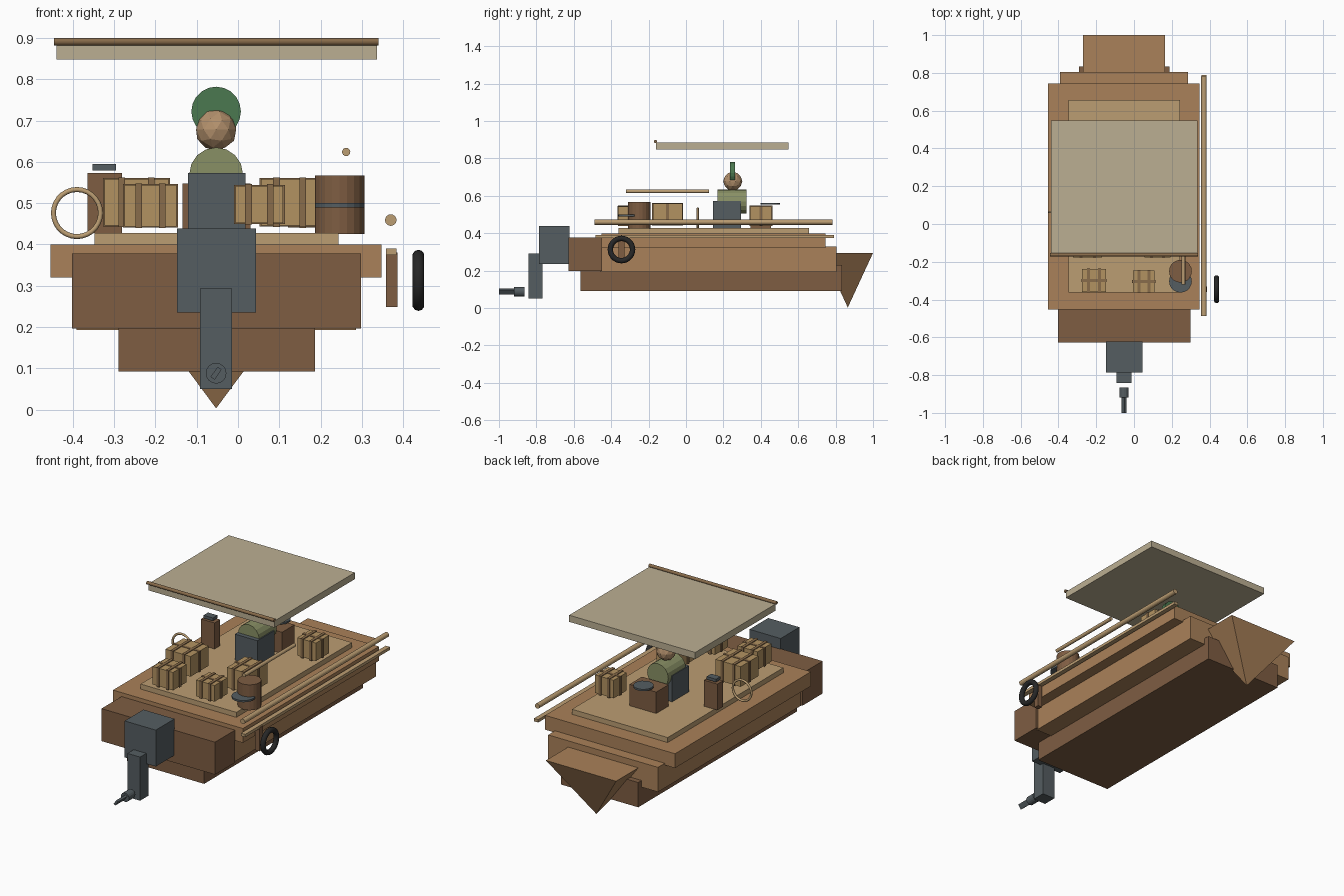
import bpy
from math import radians, pi, sqrt
from mathutils import Vector

if "Cube" in bpy.data.objects:
    bpy.data.objects.remove(bpy.data.objects["Cube"])

CX = -0.053  # boat centreline


def mat(name, r, g, b):
    m = bpy.data.materials.new(name)
    m.diffuse_color = (r, g, b, 1)
    m.use_nodes = True
    m.node_tree.nodes["Principled BSDF"].inputs["Base Color"].default_value = m.diffuse_color
    return m


WOOD = mat("wood", .40, .22, .10)
DARK = mat("dark_wood", .21, .11, .055)
DECK = mat("deck_wood", .50, .34, .17)
CLOTH = mat("cloth", .50, .43, .29)
SLATE = mat("slate", .09, .11, .12)
CRATE = mat("crate_wood", .45, .29, .12)
STRAP = mat("strap", .25, .15, .07)
OLIVE = mat("olive", .25, .28, .13)
GREEN = mat("green", .07, .19, .08)
SKIN = mat("skin", .45, .28, .15)
RUBBER = mat("rubber", .02, .02, .02)


def done(name, m, smooth=False):
    o = bpy.context.object
    o.name = name
    o.data.materials.append(m)
    if smooth:
        bpy.ops.object.shade_smooth_by_angle(angle=radians(40))
    return o


def box(name, m, x, y, z, rot=(0, 0, 0)):
    """Box from (min, max) ranges on each axis."""
    bpy.ops.mesh.primitive_cube_add(
        size=1, location=[(a + b) / 2 for a, b in (x, y, z)], rotation=rot)
    o = done(name, m)
    o.scale = [b - a for a, b in (x, y, z)]
    return o


ROT = {'X': (0, pi / 2, 0), 'Y': (pi / 2, 0, 0), 'Z': (0, 0, 0)}


def cyl(name, m, loc, r, length, axis='Z', sides=16):
    bpy.ops.mesh.primitive_cylinder_add(
        vertices=sides, radius=r, depth=length, location=loc, rotation=ROT[axis])
    return done(name, m)


def ring(name, m, loc, outer, minor, axis):
    bpy.ops.mesh.primitive_torus_add(
        major_radius=outer - minor, minor_radius=minor, major_segments=28,
        minor_segments=10, location=loc, rotation=ROT[axis])
    return done(name, m, True)


def crate(name, c, s):
    """Strapped crate: core, two lengthwise straps and one crosswise strap."""
    def around(n, m, off, d):
        box(n, m, *[(c[i] + off[i] - d[i] / 2, c[i] + off[i] + d[i] / 2) for i in range(3)])
    w = .016
    e = .008
    around(name, CRATE, (0, 0, 0), s)
    for k in (-1, 1):
        around(name + "_strap", STRAP, (k * s[0] * .23, 0, 0), (w, s[1] + e, s[2] + e))
    around(name + "_cross_strap", STRAP, (0, 0, 0), (s[0] + e, w, s[2] + e * .6))


# Hull tiers, deck and stern
box("hull_bottom", DARK, (-.29, .187), (-.565, .835), (.092, .23))
box("hull_side", WOOD, (-.391, .286), (-.46, .805), (.193, .33))
box("gunwale", WOOD, (-.454, .347), (-.452, .745), (.32, .40))
box("deck", DECK, (-.347, .243), (-.362, .657), (.395, .428))
box("stern_block", DARK, (-.402, .298), (-.628, -.45), (.197, .378))

# Bow: upside-down four-sided pyramid
bpy.ops.mesh.primitive_cone_add(
    vertices=4, radius1=1 / sqrt(2), radius2=0, depth=1,
    location=(CX, .865, .149))
bow = done("bow", WOOD)
for v in bow.data.vertices:
    x, y, z = v.co
    # turn 45 degrees into an axis-aligned rectangle, then flip
    v.co = Vector(((x - y) / sqrt(2) * .433, (x + y) / sqrt(2) * .27, -z * .292))
bow.data.flip_normals()

# Outboard motor
box("motor_cowl", SLATE, (-.148, .044), (-.787, -.622), (.235, .438))
box("motor_leg", SLATE, (-.092, -.014), (-.842, -.766), (.05, .293))
cyl("propeller_hub", SLATE, (CX, -.892, .088), .025, .055, 'Y')
box("propeller_blade", SLATE, (CX - .006, CX + .006), (-1.0, -.90), (.073, .103),
    (0, radians(35), 0))

# Canopy with front rod
box("canopy", CLOTH, (-.44, .337), (-.16, .547), (.848, .885))
cyl("canopy_rod", STRAP, (CX, -.163, .891), .009, .786, 'X', 12)

# Poles, side rail and tyre fender
cyl("side_pole", DECK, (.370, .147, .459), .014, 1.27, 'Y')
cyl("spare_pole", DECK, (.262, -.099, .624), .010, .445, 'Y')
box("side_rail", DECK, (.358, .384), (-.485, .79), (.374, .39))
box("fender_board", DARK, (.358, .386), (-.36, -.33), (.248, .38))
ring("tyre_fender", RUBBER, (.437, -.345, .313), .074, .0145, 'X')

# Seated pilot
box("pilot_legs", SLATE, (-.121, .018), (.145, .295), (.428, .573))
cyl("pilot_torso", OLIVE, (CX, .247, .570), .065, .155, 'Y')
bpy.ops.mesh.primitive_ico_sphere_add(subdivisions=2, radius=.051, location=(CX, .25, .678))
done("pilot_head", SKIN)
cyl("pilot_hat", GREEN, (CX, .249, .722), .06, .025, 'Y', 20)

# Stove with pan
box("stove", DARK, (-.135, .03), (.345, .455), (.428, .547))
cyl("stove_pan", SLATE, (CX, .45, .558), .052, .01)

# Lamp post and life ring
box("post", DARK, (-.365, -.281), (.195, .245), (.428, .573))
box("post_cap", SLATE, (-.353, -.295), (.20, .24), (.579, .595))
ring("life_ring", DECK, (-.39, .063, .476), .063, .006, 'Y')

# Drum and lid
cyl("drum", DARK, (.246, -.25, .496), .06, .142, 'Z', 20)
cyl("drum_lid", SLATE, (.246, -.303, .495), .06, .01, 'Z', 20)

# Cargo
crate("crate_port_large", (-.246, -.098, .502), (.155, .158, .112))
crate("crate_starboard_large", (.125, -.098, .502), (.138, .158, .112))
crate("crate_port_front", (-.212, -.299, .494), (.125, .12, .10))
crate("crate_starboard_front", (.052, -.305, .497), (.115, .115, .09))
crate("crate_back", (.183, .40, .494), (.115, .115, .10))
